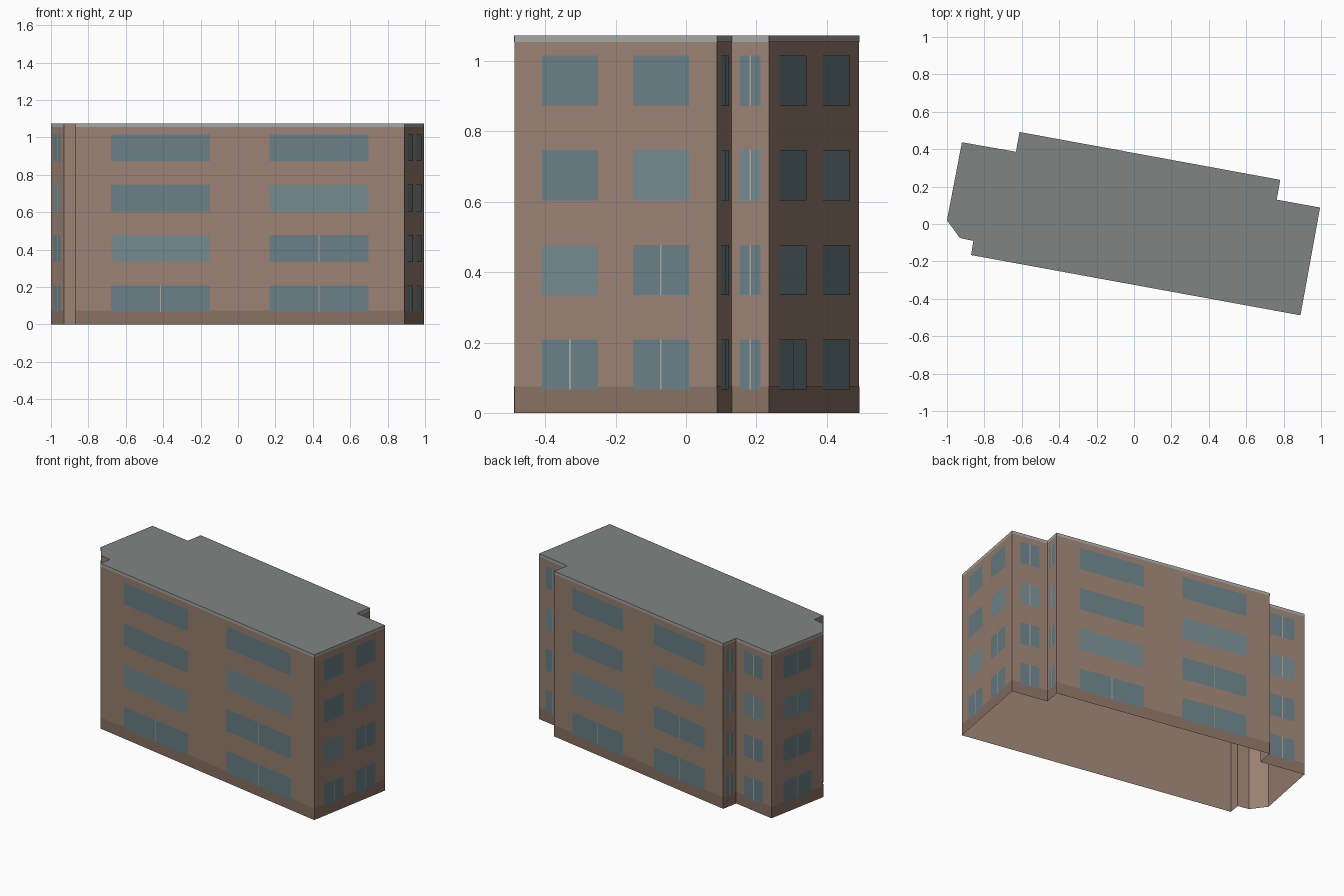
import bpy
from mathutils import Vector

if "Cube" in bpy.data.objects:
    bpy.data.objects.remove(bpy.data.objects["Cube"])

HEIGHT, CORNICE, PLINTH = 1.073, 1.055, 0.075
STOREY, SILL, WIN_H = 0.269, 0.066, 0.143

# Footprint, counter-clockwise from the front right corner
PLAN = [(0.89, -0.488), (0.995, 0.088), (0.763, 0.13), (0.782, 0.236),
        (-0.612, 0.492), (-0.631, 0.386), (-0.92, 0.437), (-1.0, 0.02),
        (-0.931, -0.075), (-0.859, -0.09), (-0.871, -0.166)]


def linear(c):
    return (c / 255) ** 2.2


def make_part(name, faces, rgb):
    """One mesh object from a list of polygons."""
    verts, polys = [], []
    for f in faces:
        polys.append(range(len(verts), len(verts) + len(f)))
        verts += f
    mesh = bpy.data.meshes.new(name)
    mesh.from_pydata(verts, [], [list(p) for p in polys])
    mat = bpy.data.materials.new(name + "_colour")
    mat.diffuse_color = (*[linear(c) for c in rgb], 1)
    mat.use_nodes = True
    mat.node_tree.nodes["Principled BSDF"].inputs["Base Color"].default_value = mat.diffuse_color
    mesh.materials.append(mat)
    obj = bpy.data.objects.new(name, mesh)
    bpy.context.collection.objects.link(obj)


def panel(a, b, u0, u1, z0, z1, out):
    """Upright rectangle on wall a-b, between fractions u0 and u1."""
    d = b - a
    n = Vector((d.y, -d.x)).normalized() * out
    p, q = a + d * u0 + n, a + d * u1 + n
    return [(p.x, p.y, z0), (q.x, q.y, z0), (q.x, q.y, z1), (p.x, p.y, z1)]


walls, plinth, cornice, glass, pale_glass, mullions = [], [], [], [], [], []
pts = [Vector(p) for p in PLAN]
for a, b in zip(pts, pts[1:] + pts[:1]):
    length = (b - a).length
    walls.append(panel(a, b, 0, 1, 0, HEIGHT, 0))
    if length < 0.09:      # tiny corner returns stay plain
        continue
    plinth.append(panel(a, b, 0, 1, 0, PLINTH, 0.0008))
    cornice.append(panel(a, b, 0, 1, CORNICE, HEIGHT, 0.0008))

    # Window bays: two on long walls, one on short walls
    if length > 1:
        bays = [(0.109, 0.409), (0.591, 0.891)]
    elif length > 0.5:
        bays = [(0.138, 0.414), (0.586, 0.862)]
    else:
        bays = [(0.23, 0.77)]
    for row in range(4):
        z = SILL + row * STOREY
        for i, (u0, u1) in enumerate(bays):
            pale = (row, i) in ((1, 0), (2, 1)) if len(bays) == 2 else row == 2
            (pale_glass if pale else glass).append(
                panel(a, b, u0, u1, z, z + WIN_H, 0.0016))
            if len(bays) == 1 or row == 0 or (row, i) == (1, 1):
                mid, half = (u0 + u1) / 2, 0.0025 / length
                mullions.append(panel(a, b, mid - half, mid + half,
                                      z, z + WIN_H, 0.0024))

# Open-bottomed wall shell with flat roof
make_part("walls", walls, (152, 128, 113))
make_part("roof", [[(p.x, p.y, HEIGHT) for p in pts]], (126, 132, 130))
# Flush facade bands and windows
make_part("plinth", plinth, (135, 112, 99))
make_part("cornice", cornice, (165, 165, 162))
make_part("windows", glass, (105, 126, 133))
make_part("pale_windows", pale_glass, (116, 136, 141))
make_part("window_mullions", mullions, (165, 165, 160))
